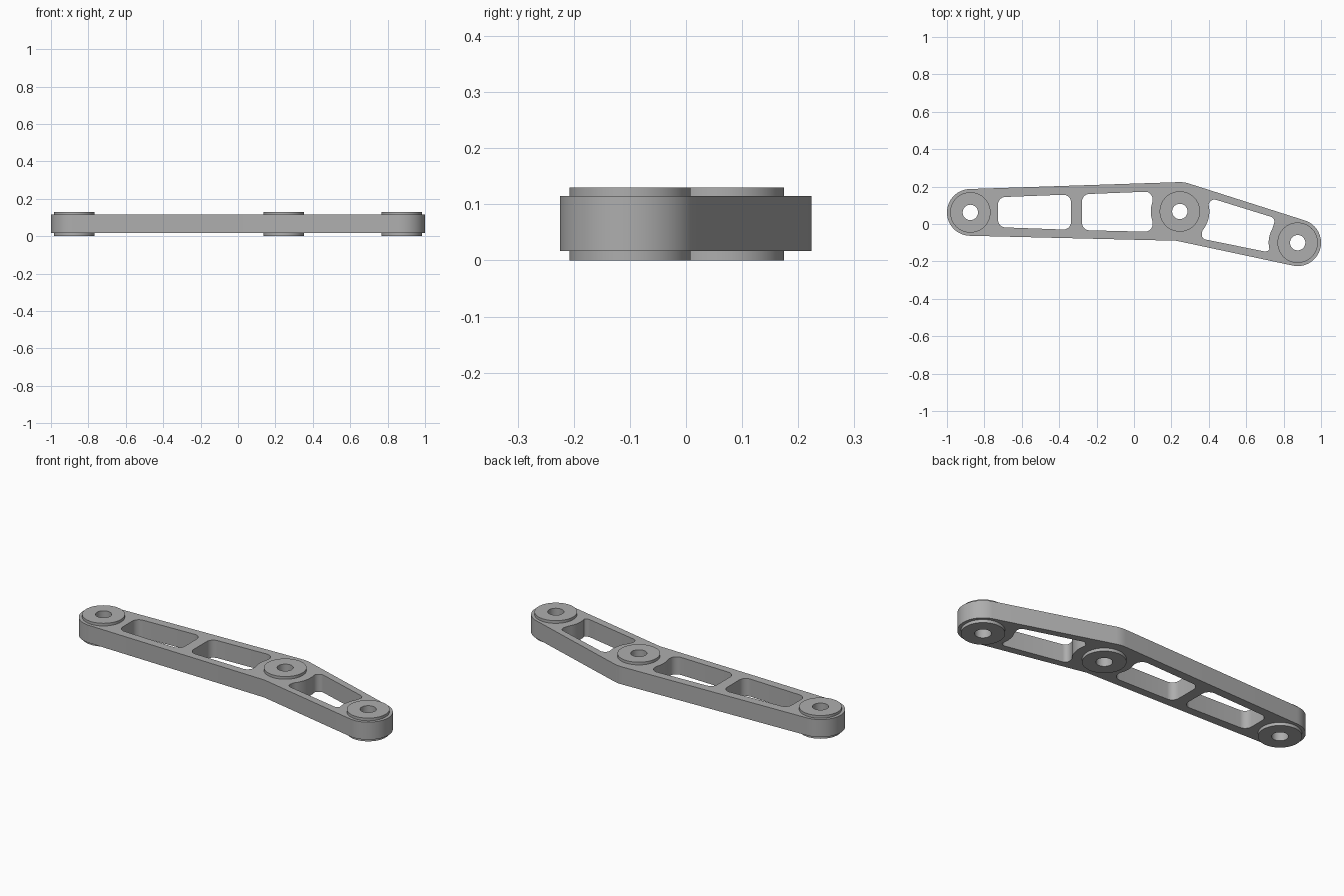
import bpy, bmesh, math
from mathutils import Vector as V

if "Cube" in bpy.data.objects:
    bpy.data.objects.remove(bpy.data.objects["Cube"])

metal = bpy.data.materials.new("grey_metal")
metal.diffuse_color = (0.42, 0.42, 0.42, 1)
metal.use_nodes = True
metal.node_tree.nodes["Principled BSDF"].inputs["Base Color"].default_value = metal.diffuse_color

# Pivot centres and body radii
PIVOTS = [((-0.875, 0.062), 0.125), ((0.245, 0.067), 0.157), ((0.875, -0.1), 0.125)]
LEFT, MID, RIGHT = [V(p[0]) for p in PIVOTS]


def arc(c, r, a0, a1, n):
    """Points along an arc, angles in degrees."""
    return [c + r * V((math.cos(math.radians(a0 + (a1 - a0) * i / n)),
                       math.sin(math.radians(a0 + (a1 - a0) * i / n)))) for i in range(n + 1)]


def circle(c, r, n=64):
    return arc(c, r, 0, 360, n)[:-1]


def tangent_angle(c1, r1, c2, r2, side):
    """Angle of the outer tangent normal shared by two circles."""
    d = c2 - c1
    return math.degrees(math.atan2(d.y, d.x) + side * math.acos((r1 - r2) / d.length))


def rounded(corners, steps=8):
    """Fillet a polygon given as (point, radius) pairs."""
    out = []
    for i, (p, r) in enumerate(corners):
        if r == 0:
            out.append(p)
            continue
        u = (corners[i - 1][0] - p).normalized()
        w = (corners[(i + 1) % len(corners)][0] - p).normalized()
        half = u.angle(w) / 2
        c = p + (u + w).normalized() * (r / math.sin(half))
        t = r / math.tan(half)
        s, e = p + u * t - c, p + w * t - c
        a0 = math.atan2(s.y, s.x)
        da = (math.atan2(e.y, e.x) - a0 + math.pi) % (2 * math.pi) - math.pi
        out += arc(c, r, math.degrees(a0), math.degrees(a0 + da), steps)
    return out


def plate(name, loops, z0, z1):
    """Extrude a filled profile with holes between two heights."""
    cu = bpy.data.curves.new(name, 'CURVE')
    cu.dimensions, cu.fill_mode = '2D', 'BOTH'
    cu.extrude = (z1 - z0) / 2
    for loop in loops:
        s = cu.splines.new('POLY')
        s.points.add(len(loop) - 1)
        for q, p in zip(s.points, loop):
            q.co = (p.x, p.y, 0, 1)
        s.use_cyclic_u = True
    ob = bpy.data.objects.new(name, cu)
    bpy.context.collection.objects.link(ob)
    bpy.ops.object.select_all(action='DESELECT')
    ob.select_set(True)
    bpy.context.view_layer.objects.active = ob
    bpy.ops.object.convert(target='MESH')
    ob = bpy.context.object
    ob.name = name
    bm = bmesh.new()
    bm.from_mesh(ob.data)
    bmesh.ops.remove_doubles(bm, verts=bm.verts, dist=1e-5)
    bmesh.ops.translate(bm, verts=bm.verts, vec=(0, 0, (z0 + z1) / 2))
    bmesh.ops.recalc_face_normals(bm, faces=bm.faces)
    bm.to_mesh(ob.data)
    bm.free()
    ob.data.materials.clear()
    ob.data.materials.append(metal)
    bpy.ops.object.shade_smooth_by_angle(angle=math.radians(30))


# Body outline: arcs joined by tangents, with a corner under the middle pivot
rl, rm, rr = [p[1] for p in PIVOTS]
t1 = tangent_angle(LEFT, rl, MID, rm, 1)
t2 = tangent_angle(MID, rm, RIGHT, rr, 1)
b1 = tangent_angle(LEFT, rl, MID, rm, -1)
b2 = tangent_angle(MID, rm, RIGHT, rr, -1)
mean = math.radians((b1 + b2) / 2)
corner = MID + V((math.cos(mean), math.sin(mean))) * rm / math.cos(math.radians((b1 - b2) / 2))
outline = (arc(LEFT, rl, b1 + 360, t1, 32) + arc(MID, rm, t1, t2, 8)
           + arc(RIGHT, rr, t2, b2, 32) + [corner])

# Lightening pockets
F = 0.04
pocket_a = rounded([(V((-0.727, 0.143)), F), (V((-0.337, 0.158)), F),
                    (V((-0.337, -0.031)), F), (V((-0.727, -0.017)), F)])
pocket_b = rounded([(V((-0.278, 0.159)), F), (V((0.1, 0.174)), F)]
                   + [(p, 0) for p in arc(MID, 0.155, 160, 200, 8)]
                   + [(V((0.1, -0.042)), F), (V((-0.278, -0.033)), F)])
pocket_c = rounded([(V((0.395, 0.143)), 0.032), (V((0.757, 0.031)), 0.026)]
                   + [(p, 0) for p in arc(RIGHT, 0.155, 150, 193, 8)]
                   + [(V((0.713, -0.15)), 0.028), (V((0.358, -0.078)), 0.026)]
                   + [(p, 0) for p in arc(MID, 0.158, -40, 15, 10)])

# Link body, with bores hidden behind the bushings
plate("link_body", [outline, pocket_a, pocket_b, pocket_c]
      + [circle(c, 0.07) for c in (LEFT, MID, RIGHT)], 0.017, 0.115)

# Pivot bushings standing proud on both sides
for name, c in (("left_bushing", LEFT), ("middle_bushing", MID), ("right_bushing", RIGHT)):
    plate(name, [circle(c, 0.108), circle(c, 0.041)], 0, 0.13)
